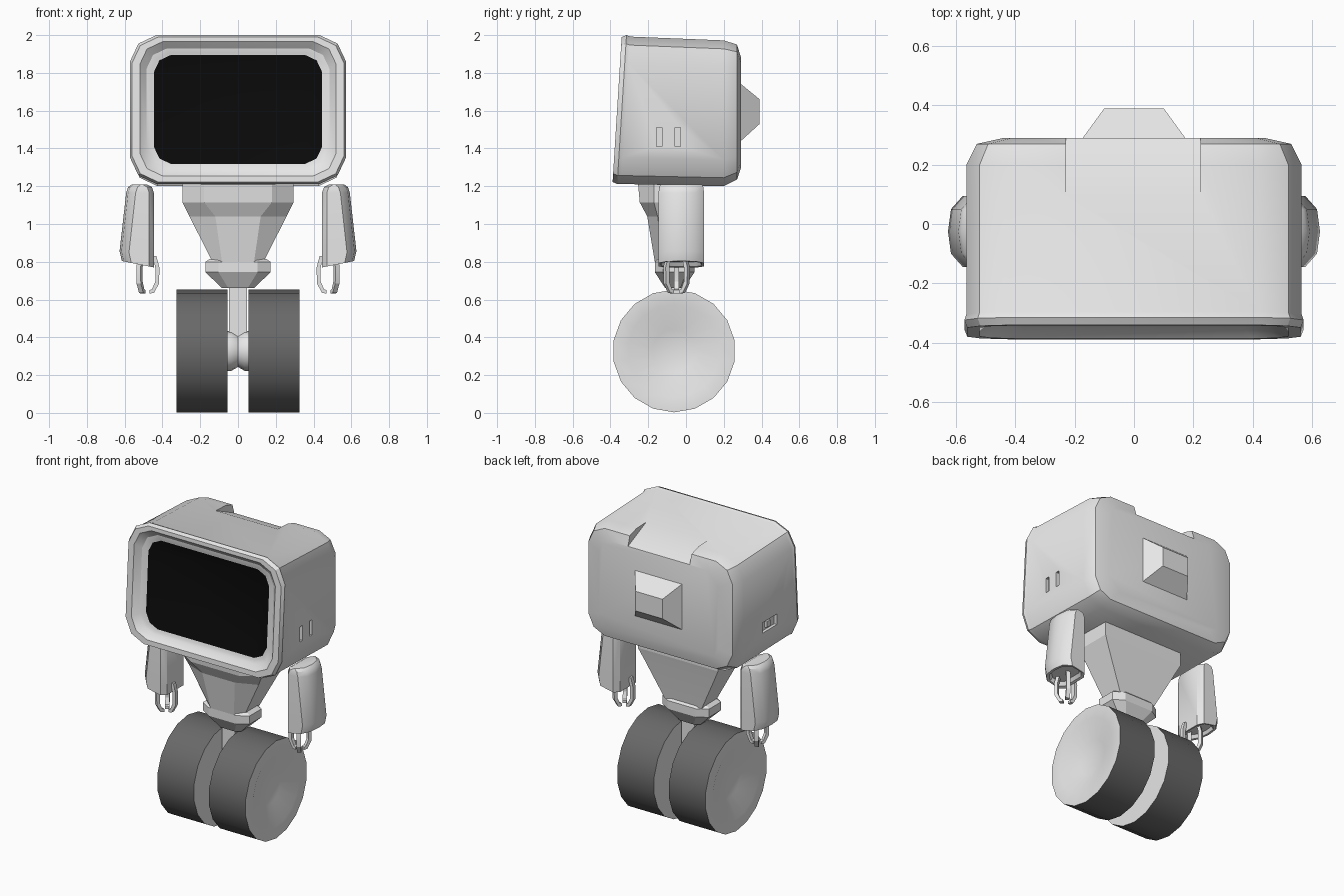
import bpy, bmesh, math
from mathutils import Vector

if "Cube" in bpy.data.objects:
    bpy.data.objects.remove(bpy.data.objects["Cube"])


def material(name, v):
    m = bpy.data.materials.new(name)
    m.diffuse_color = (v, v, v, 1)
    m.use_nodes = True
    m.node_tree.nodes["Principled BSDF"].inputs["Base Color"].default_value = m.diffuse_color
    return m


SHELL = material("light_grey", 0.8)
TREAD = material("dark_grey", 0.14)
GLASS = material("black", 0.003)


def smooth(ob, angle):
    me = ob.data
    me.polygons.foreach_set("use_smooth", [True] * len(me.polygons))
    me.set_sharp_from_angle(angle=math.radians(angle))


def loft(name, rings, mats=(SHELL,), strip_mats=None, end_mat=0, angle=30):
    """Skin a list of equal-length point rings, closed at both ends."""
    bm = bmesh.new()
    vs = [[bm.verts.new(p) for p in r] for r in rings]
    n = len(vs[0])
    for k in range(len(vs) - 1):
        for i in range(n):
            j = (i + 1) % n
            f = bm.faces.new((vs[k][i], vs[k][j], vs[k + 1][j], vs[k + 1][i]))
            if strip_mats:
                f.material_index = strip_mats[k]
    bm.faces.new(vs[0])
    bm.faces.new(vs[-1]).material_index = end_mat
    bmesh.ops.recalc_face_normals(bm, faces=bm.faces)
    me = bpy.data.meshes.new(name)
    bm.to_mesh(me)
    bm.free()
    for m in mats:
        me.materials.append(m)
    ob = bpy.data.objects.new(name, me)
    bpy.context.collection.objects.link(ob)
    smooth(ob, angle)
    return ob


def box(name, x, y, z):
    return loft(name, [[(a, y[0], z[0]), (a, y[1], z[0]), (a, y[1], z[1]), (a, y[0], z[1])] for a in x])


def rounded(hw, z0, z1, yb, yt, c):
    """Rounded rectangle facing front, leaning from yb at the bottom to yt at the top."""
    zc, hh = (z0 + z1) / 2, (z1 - z0) / 2
    q = [(hw, hh - c), (hw - 0.32 * c, hh - 0.32 * c), (hw - c, hh)]
    p = q + [(-x, z) for x, z in reversed(q)]
    p += [(-x, -z) for x, z in p]
    return [(x, yb + (yt - yb) * (zc + z - 1.2) / 0.8, zc + z) for x, z in p]


# Head: shell, raised rim, sunken bezel and screen
head = loft("head", [
    rounded(0.44, 1.295, 1.885, 0.29, 0.29, 0.09),
    rounded(0.53, 1.235, 1.95, 0.27, 0.27, 0.12),
    rounded(0.565, 1.20, 1.972, 0.20, 0.20, 0.14),
    rounded(0.565, 1.212, 1.992, -0.345, -0.295, 0.14),
    rounded(0.572, 1.212, 2.0, -0.365, -0.315, 0.14),
    rounded(0.562, 1.222, 1.99, -0.39, -0.34, 0.14),
    rounded(0.52, 1.255, 1.965, -0.39, -0.34, 0.12),
    rounded(0.485, 1.285, 1.93, -0.355, -0.305, 0.11),
    rounded(0.458, 1.305, 1.905, -0.35, -0.30, 0.095),
    rounded(0.445, 1.318, 1.895, -0.345, -0.295, 0.09),
], (SHELL, GLASS), end_mat=1)

# Cuts in the head: sloped rear notch, two side slots, one side port
notch = [(0.09, 1.979), (0.32, 1.873), (0.32, 2.1), (0.09, 2.1)]
cutters = [
    loft("notch_cutter", [[(x, y, z) for y, z in notch] for x in (-0.23, 0.225)]),
    box("slot_cutter", (0.545, 0.6), (-0.155, -0.127), (1.41, 1.51)),
    box("slot_cutter", (0.545, 0.6), (-0.057, -0.03), (1.41, 1.51)),
    box("port_cutter", (-0.6, -0.545), (-0.15, 0.0), (1.41, 1.48)),
]
bpy.context.view_layer.objects.active = head
for c in cutters:
    mod = head.modifiers.new("cut", "BOOLEAN")
    mod.object = c
    mod.solver = "EXACT"
    bpy.ops.object.modifier_apply(modifier=mod.name)
    bpy.data.objects.remove(c)
smooth(head, 30)
box("port_plug", (-0.56, -0.54), (-0.09, -0.05), (1.425, 1.465))

# Back spike: blunt pyramid
loft("back_spike", [
    [(x, y, z) for x, z in ((-hw, z0), (hw, z0), (hw, z1), (-hw, z1))]
    for hw, y, z0, z1 in ((0.18, 0.28, 1.43, 1.75), (0.10, 0.39, 1.53, 1.66))
], angle=5)

# Torso: tapering body with a narrower front panel
loft("torso", [
    [(-f, yf, z), (f, yf, z), (w, ym, z), (w, yb, z), (-w, yb, z), (-w, ym, z)]
    for z, f, yf, w, ym, yb in (
        (1.225, 0.18, -0.255, 0.295, -0.17, 0.085),
        (1.115, 0.18, -0.245, 0.295, -0.17, 0.085),
        (1.04, 0.12, -0.205, 0.257, -0.15, 0.07),
        (0.80, 0.085, -0.165, 0.135, -0.12, 0.03))
], angle=5)


def octagon(hx, hy, z, k=0.6):
    p = [(1, -k), (1, k), (k, 1), (-k, 1), (-1, k), (-1, -k), (-k, -1), (k, -1)]
    return [(hx * a, -0.06 + hy * b, z) for a, b in p]


# Waist collar with a tapered underside, and the stem to the axle
loft("waist_collar", [octagon(0.15, 0.09, 0.815), octagon(0.172, 0.105, 0.80),
                      octagon(0.172, 0.105, 0.745), octagon(0.085, 0.05, 0.66)], angle=15)
box("stem", (-0.048, 0.048), (-0.10, -0.02), (0.35, 0.68))


def disc(x, r, n=18):
    return [(x, -0.063 + r * math.sin(2 * math.pi * i / n),
             0.328 - r * math.cos(2 * math.pi * i / n)) for i in range(n)]


# Axle and the pair of dished wheels
loft("axle", [disc(-0.07, 0.105), disc(-0.035, 0.105), disc(0, 0.085),
              disc(0.035, 0.105), disc(0.07, 0.105)], angle=40)
for s, side in ((1, "right"), (-1, "left")):
    loft(side + "_wheel", [disc(s * 0.055, 0.25), disc(s * 0.055, 0.325), disc(s * 0.325, 0.325),
                           disc(s * 0.325, 0.245), disc(s * 0.275, 0.115)],
         (SHELL, TREAD), [0, 1, 0, 0], angle=25)


def arm_ring(s, z, xi, xo, k=1.0, slant=0.0):
    p = [(xi, -0.085), (xi + 0.025, -0.12), (xo - 0.05, -0.12), (xo - 0.01, -0.075),
         (xo, 0), (xo - 0.01, 0.075), (xo - 0.05, 0.12), (xi + 0.025, 0.12), (xi, 0.085)]
    return [(s * x, -0.025 + y * k, z + slant * (x - xi)) for x, y in p]


# Arms with three hooked fingers each
for s, side in ((1, "right"), (-1, "left")):
    loft(side + "_arm", [
        arm_ring(s, 0.80, 0.47, 0.59, 0.8, 0.2),
        arm_ring(s, 0.775, 0.46, 0.60, 0.9, 0.2),
        arm_ring(s, 0.77, 0.445, 0.615, 1, 0.2),
        arm_ring(s, 0.83, 0.445, 0.627, 1, 0.15),
        arm_ring(s, 1.165, 0.445, 0.592),
        arm_ring(s, 1.195, 0.455, 0.582, 0.98),
        arm_ring(s, 1.21, 0.482, 0.562, 0.9)], angle=35)
    for n, a in enumerate((60, 180, 300)):
        d = Vector((s * math.cos(math.radians(a)), math.sin(math.radians(a)), 0))
        t = Vector((-d.y, d.x, 0)) * 0.013
        base = Vector((s * 0.49, -0.05, 0))
        rings = []
        for ro, ri, zo, zi in ((0.058, 0.038, 0.83, 0.83), (0.074, 0.052, 0.77, 0.77),
                               (0.072, 0.052, 0.685, 0.695), (0.045, 0.035, 0.635, 0.655),
                               (0.022, 0.022, 0.632, 0.65)):
            o, i = base + d * ro + Vector((0, 0, zo)), base + d * ri + Vector((0, 0, zi))
            rings.append([o - t, o + t, i + t, i - t])
        loft(f"{side}_finger_{n + 1}", rings, angle=20)
